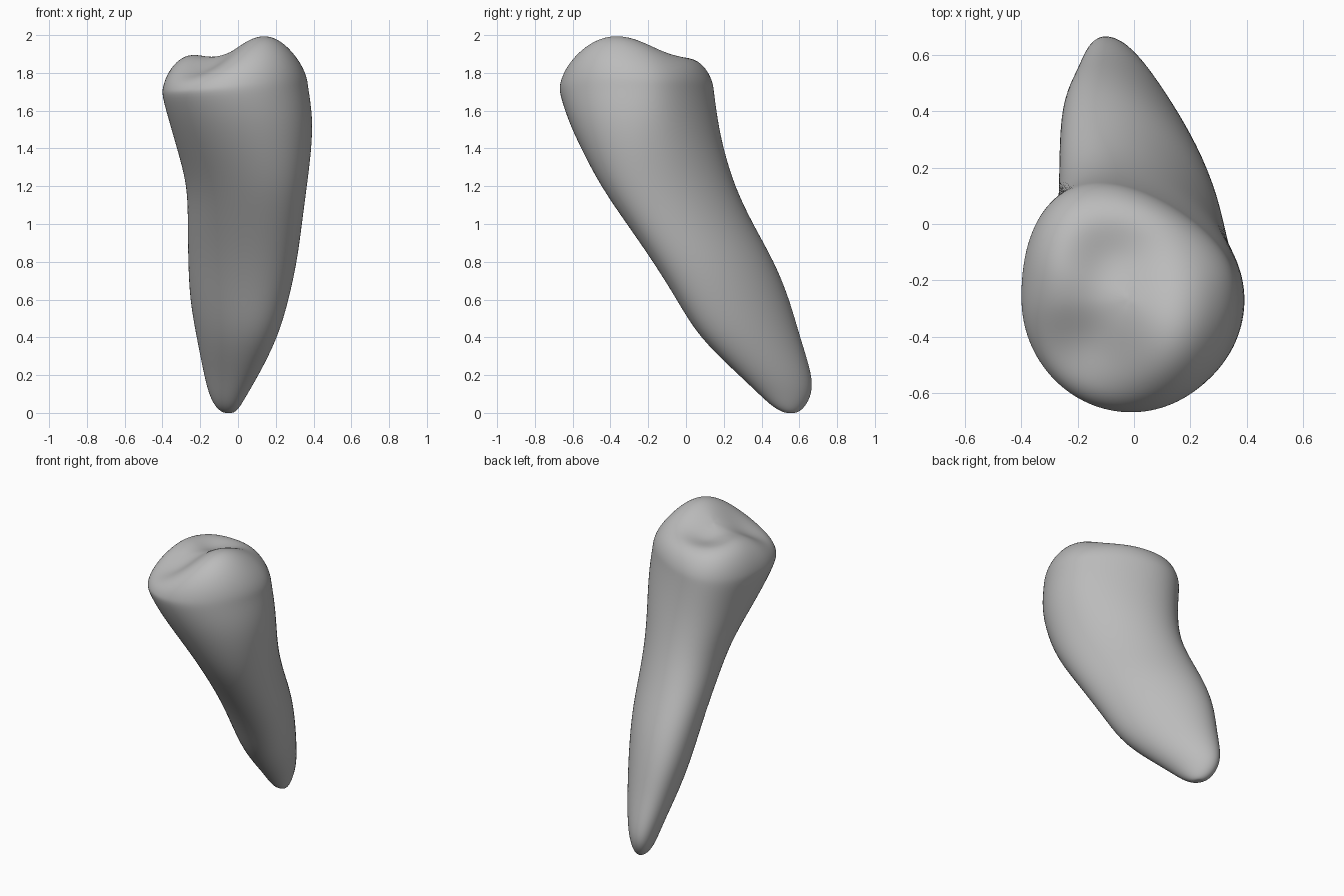
import bpy, bmesh, math

cube = bpy.data.objects.get("Cube")
if cube:
    bpy.data.objects.remove(cube, do_unlink=True)

SEGMENTS = 32
RIM_TILT = 0.05

# Horizontal sections from root tip to widest crown line:
# height, x min, x max, y min, y max, diagonal lean, slant of the back side
SECTIONS = [
    (0.00, -0.08, -0.02, 0.52, 0.59, -0.4, 0),
    (0.03, -0.12, 0.01, 0.46, 0.63, -0.4, 0),
    (0.10, -0.155, 0.05, 0.385, 0.668, -0.45, 0),
    (0.20, -0.18, 0.11, 0.28, 0.67, -0.5, 0),
    (0.40, -0.22, 0.213, 0.065, 0.605, -0.5, 0),
    (0.60, -0.257, 0.27, -0.05, 0.55, -0.5, 0),
    (0.80, -0.265, 0.314, -0.175, 0.47, -0.48, 0),
    (1.00, -0.268, 0.34, -0.315, 0.355, -0.45, 0),
    (1.20, -0.268, 0.366, -0.455, 0.255, -0.36, 0.04),
    (1.40, -0.325, 0.392, -0.56, 0.187, -0.2, 0.14),
    (1.56, -0.368, 0.398, -0.632, 0.15, -0.08, 0.25),
    (1.70, -0.405, 0.374, -0.674, 0.135, -0.01, 0.28),
]

# Chewing surface bumps and hollows: x, y, x spread, y spread, height
BUMPS = [
    (0.15, -0.39, 0.19, 0.26, 0.205),
    (-0.29, -0.14, 0.13, 0.19, 0.11),
    (-0.02, 0.07, 0.22, 0.10, 0.07),
    (-0.17, -0.44, 0.13, 0.10, -0.05),
    (-0.08, -0.12, 0.12, 0.10, -0.03),
]


def ring_points(x0, x1, y0, y1, lean, slant):
    cx, cy, a, b = (x0 + x1) / 2, (y0 + y1) / 2, (x1 - x0) / 2, (y1 - y0) / 2
    for i in range(SEGMENTS):
        t = math.tau * i / SEGMENTS
        dx, side = a * math.cos(t), math.sin(t + lean)
        if side > 0:
            side **= 1 - 0.5 * slant  # fuller corners on the back of the crown
        yield cx + dx, cy + b * side - slant * dx * max(0, math.sin(t))


def crown_height(x, y):
    return 1.80 + sum(h * math.exp(-((x - cx) / sx) ** 2 / 2 - ((y - cy) / sy) ** 2 / 2)
                      for cx, cy, sx, sy, h in BUMPS)


bm = bmesh.new()

# Root and crown sides; the crown line rises gently towards the tall cusp
rings = []
for z, *shape in SECTIONS:
    tilt = RIM_TILT * max(0, z - 1.4) / 0.3
    rings.append([bm.verts.new((x, y, z + tilt * x)) for x, y in ring_points(*shape)])

# Rounded shoulder and chewing surface
rim_z, *rim = SECTIONS[-1]
cx, cy = (rim[0] + rim[1]) / 2, (rim[2] + rim[3]) / 2
for s in (0.99, 0.96, 0.91, 0.83, 0.7, 0.55, 0.4, 0.26, 0.12):
    ring = []
    for px, py in ring_points(*rim):
        x, y = cx + s * (px - cx), cy + s * (py - cy)
        base = rim_z + RIM_TILT * px
        z = base + (crown_height(x, y) - base) * math.sqrt(1 - s ** 5)
        ring.append(bm.verts.new((x, y, z)))
    rings.append(ring)

for low, high in zip(rings, rings[1:]):
    for i in range(SEGMENTS):
        j = (i + 1) % SEGMENTS
        bm.faces.new((low[i], low[j], high[j], high[i]))

# Close both ends with fans
top = bm.verts.new((cx, cy, crown_height(cx, cy)))
tip = bm.verts.new((-0.05, 0.555, 0.0))
for i in range(SEGMENTS):
    j = (i + 1) % SEGMENTS
    bm.faces.new((rings[-1][i], rings[-1][j], top))
    bm.faces.new((rings[0][j], rings[0][i], tip))
bmesh.ops.recalc_face_normals(bm, faces=bm.faces)

mesh = bpy.data.meshes.new("tooth")
bm.to_mesh(mesh)
bm.free()
mesh.shade_smooth()
tooth = bpy.data.objects.new("tooth", mesh)
bpy.context.collection.objects.link(tooth)
smooth = tooth.modifiers.new("smooth_surface", "SUBSURF")
smooth.levels = smooth.render_levels = 2

# Single grey material
grey = bpy.data.materials.new("plain_grey")
grey.use_nodes = True
grey.diffuse_color = (0.5, 0.5, 0.5, 1)
grey.node_tree.nodes["Principled BSDF"].inputs["Base Color"].default_value = (0.5, 0.5, 0.5, 1)
mesh.materials.append(grey)
